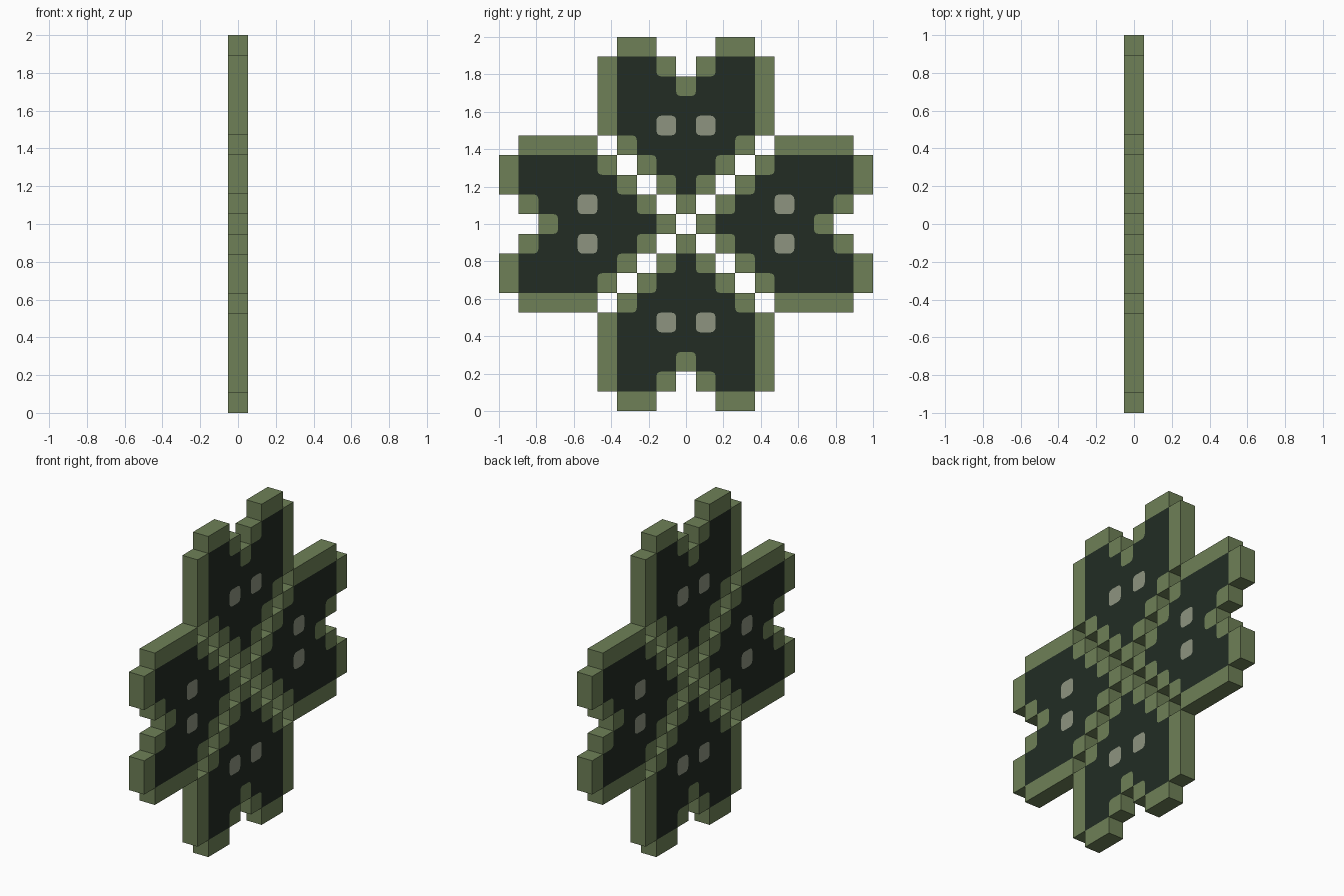
import bpy, bmesh, math

if "Cube" in bpy.data.objects:
    bpy.data.objects.remove(bpy.data.objects["Cube"])

CELL = 2 / 19          # the flower is a 19 x 19 grid of blocks
HALF = CELL / 2        # one block thick
ROUND = 0.024          # rounding of painted corners

# Right half of the upper petal, rows from the tip (9) to the centre (1).
# O = outline, D = dark fill, G = grey spot
ROWS = ["..OO.", ".ODDO", "ODDDO", "DDDDO", "DGDDO", "DDDO.", "DDO..", "DO...", "O...."]


def srgb(*rgb):
    return [((c / 255 + 0.055) / 1.055) ** 2.4 for c in rgb] + [1]


def material(name, colour):
    m = bpy.data.materials.new(name)
    m.diffuse_color = colour
    m.use_nodes = True
    m.node_tree.nodes["Principled BSDF"].inputs["Base Color"].default_value = m.diffuse_color
    return m


mats = [material("moss green", srgb(110, 128, 87)),
        material("dark green", srgb(34, 44, 36)),
        material("pale grey", srgb(141, 148, 128))]


def kind(j, k):
    return ROWS[9 - k][abs(j)] if 1 <= k <= 9 and abs(j) <= 4 else "."


bm = bmesh.new()


def face(points, mat):
    f = bm.faces.new([bm.verts.new(p) for p in points])
    f.material_index = mat


def both_sides(outline, mat):
    face([(HALF, y, z) for y, z in outline], mat)
    face([(-HALF, y, z) for y, z in reversed(outline)], mat)


for k in range(1, 10):
    for j in range(-4, 5):
        c = kind(j, k)
        if c == ".":
            continue
        y, z = j * CELL, k * CELL
        # painted square, rounded where it pokes into the dark fill
        outline = []
        for n, (a, b) in enumerate([(1, 1), (-1, 1), (-1, -1), (1, -1)]):
            corner = (y + a * HALF, z + b * HALF)
            around = kind(j + a, k) + kind(j, k + b) + kind(j + a, k + b)
            if c != "D" and around == "DDD":
                cy, cz = corner[0] - a * ROUND, corner[1] - b * ROUND
                angles = [math.radians(90 * n + 30 * i) for i in range(4)]
                arc = [(cy + ROUND * math.cos(t), cz + ROUND * math.sin(t)) for t in angles]
                outline += arc
                both_sides([corner] + arc[::-1], 1)
            else:
                outline.append(corner)
        both_sides(outline, "ODG".index(c))
        # side walls facing empty cells
        for a, b in [(1, 0), (0, 1), (-1, 0), (0, -1)]:
            if kind(j + a, k + b) == ".":
                my, mz = y + a * HALF, z + b * HALF
                ty, tz = -b * HALF, a * HALF
                face([(HALF, my - ty, mz - tz), (-HALF, my - ty, mz - tz),
                      (-HALF, my + ty, mz + tz), (HALF, my + ty, mz + tz)], 0)

bmesh.ops.remove_doubles(bm, verts=bm.verts, dist=1e-5)
mesh = bpy.data.meshes.new("petal")
bm.to_mesh(mesh)
bm.free()
for m in mats:
    mesh.materials.append(m)

# Four petals turned around the centre
for n, name in enumerate(["top_petal", "left_petal", "bottom_petal", "right_petal"]):
    petal = bpy.data.objects.new(name, mesh)
    petal.location = (0, 0, 1)
    petal.rotation_euler = (n * math.pi / 2, 0, 0)
    bpy.context.collection.objects.link(petal)
